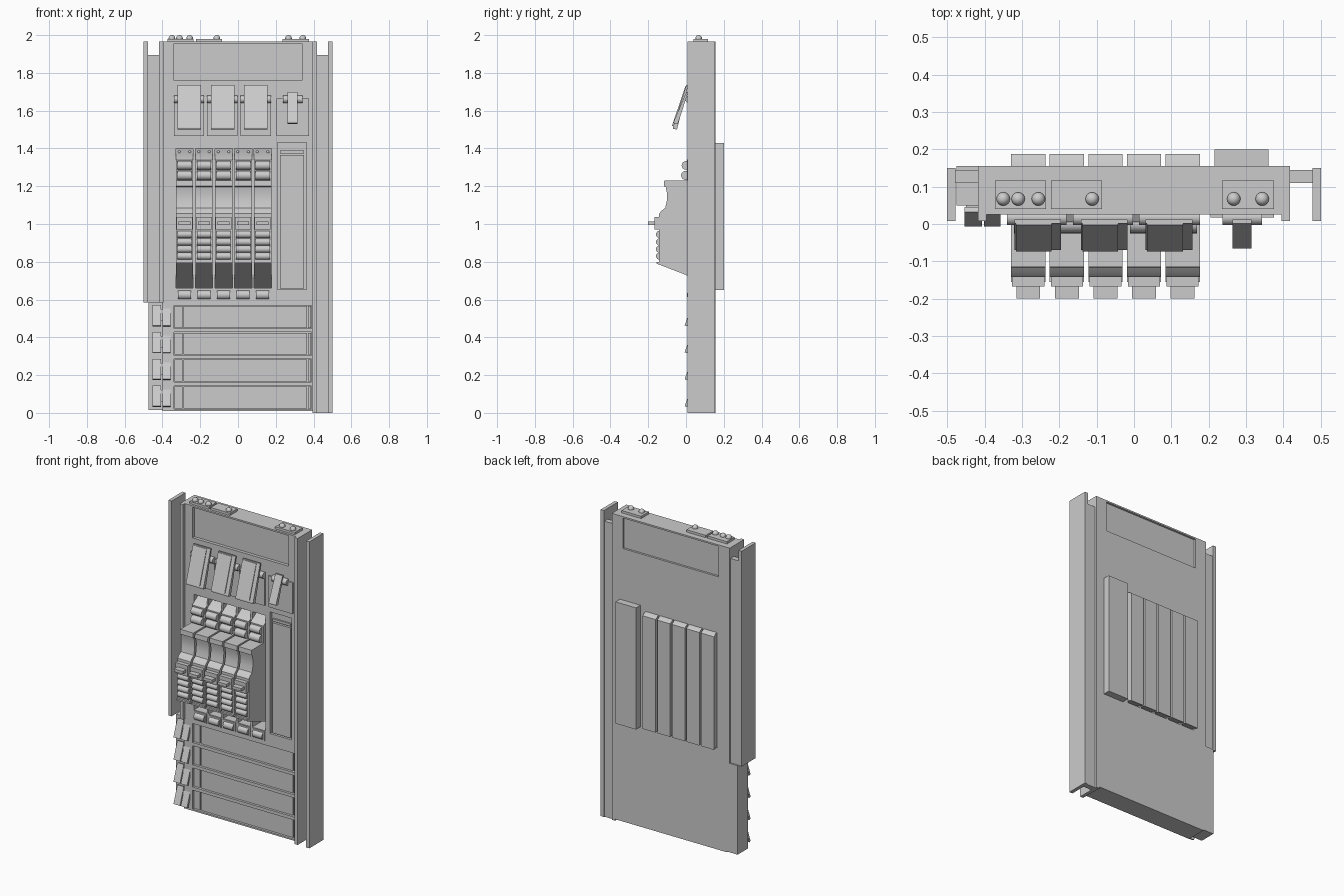
import bpy, bmesh, math
from mathutils import Matrix, Vector

if "Cube" in bpy.data.objects:
    bpy.data.objects.remove(bpy.data.objects["Cube"])

grey = bpy.data.materials.new("light_grey")
grey.use_nodes = True
colour = (0.6, 0.6, 0.6, 1)
grey.diffuse_color = colour
grey.node_tree.nodes["Principled BSDF"].inputs["Base Color"].default_value = colour


def finish(bm, name, smooth=False):
    bmesh.ops.recalc_face_normals(bm, faces=bm.faces)
    mesh = bpy.data.meshes.new(name)
    bm.to_mesh(mesh)
    bm.free()
    mesh.materials.append(grey)
    ob = bpy.data.objects.new(name, mesh)
    bpy.context.collection.objects.link(ob)
    if smooth:
        bpy.ops.object.select_all(action="DESELECT")
        ob.select_set(True)
        bpy.context.view_layer.objects.active = ob
        bpy.ops.object.shade_smooth_by_angle(angle=math.radians(35))
    return ob


def add_box(bm, x, y, z, tilt=0):
    """Box from three (low, high) ranges, tilted about x through its centre."""
    mid = Vector([(a + b) / 2 for a, b in (x, y, z)])
    size = [b - a for a, b in (x, y, z)]
    m = Matrix.Translation(mid) @ Matrix.Rotation(tilt, 4, "X") @ Matrix.Diagonal((*size, 1))
    bmesh.ops.create_cube(bm, size=1, matrix=m)


def add_rod(bm, x, y, z, r, sides=16):
    """Cylinder lying along x."""
    m = Matrix.Translation(((x[0] + x[1]) / 2, y, z)) @ Matrix.Rotation(math.pi / 2, 4, "Y")
    bmesh.ops.create_cone(bm, cap_ends=True, segments=sides, radius1=r, radius2=r,
                          depth=x[1] - x[0], matrix=m)


def boxes(name, *ranges):
    bm = bmesh.new()
    for r in ranges:
        add_box(bm, *r)
    return finish(bm, name)


def extrude_profile(bm, profile, x0, x1):
    """Extrude a (y, z) outline along x."""
    face = bm.faces.new([bm.verts.new((x0, y, z)) for y, z in profile])
    new = bmesh.ops.extrude_face_region(bm, geom=[face])["geom"]
    bmesh.ops.translate(bm, vec=(x1 - x0, 0, 0),
                        verts=[v for v in new if isinstance(v, bmesh.types.BMVert)])


FRONT, BACK = 0.025, 0.155
unit_xs = [-0.283 + 0.1033 * i for i in range(5)]
row_zs = [0.02 + 0.1425 * i for i in range(4)]

# Cabinet body with window, slot and drawer recesses
body = boxes("cabinet_body", ((-0.4, 0.397), (FRONT, BACK), (0.01, 1.965)))
cut = bmesh.new()
for c in unit_xs:
    add_box(cut, (c - 0.046, c + 0.046), (-0.1, 0.3), (0.66, 1.4))
for y in ((-0.1, 0.045), (0.142, 0.3)):
    add_box(cut, (-0.34, 0.34), y, (1.76, 1.955))
add_box(cut, (0.21, 0.362), (-0.1, 0.045), (0.652, 1.432))
for z in row_zs:
    add_box(cut, (-0.34, 0.39), (-0.1, 0.05), (z, z + 0.122))
cutter = finish(cut, "recess_cutter")
cutter.hide_render = True
mod = body.modifiers.new("recesses", "BOOLEAN")
mod.object = cutter
mod.solver = "EXACT"
bpy.context.view_layer.objects.active = body
bpy.ops.object.modifier_apply(modifier="recesses")
bpy.data.objects.remove(cutter)

# Side rails: inner flange, web and outer flange
for side, s, base in (("right", -1, 0.585), ("left", 1, 0)):
    bm = bmesh.new()
    for a, b, y, top in ((0.395, 0.418, (0.008, BACK), 1.965),
                         (0.415, 0.48, (0.11, 0.145), 1.895),
                         (0.477, 0.5, (0.008, 0.15), 1.965)):
        add_box(bm, tuple(sorted((s * a, s * b))), y, (base, top))
    finish(bm, side + "_rail")
boxes("lower_side_wing", ((-0.475, -0.398), (0.05, BACK), (0.015, 0.585)))

# Recessed drawers and tilted latch tabs
drawers, tabs = bmesh.new(), bmesh.new()
for z in row_zs:
    for x in ((-0.335, -0.295), (-0.288, 0.365), (0.371, 0.387)):
        add_box(drawers, x, (0.035, 0.055), (z + 0.003, z + 0.119))
    for x in ((-0.453, -0.407), (-0.401, -0.357)):
        add_box(tabs, x, (0.012, 0.026), (z + 0.01, z + 0.125), math.radians(-20))
    add_box(tabs, (-0.45, -0.36), (0.025, 0.06), (z + 0.04, z + 0.1))
finish(drawers, "drawer_fronts")
finish(tabs, "latch_tabs")

# Tall door and its rear housing
boxes("tall_door", ((0.222, 0.35), (0.03, 0.06), (0.658, 1.365)),
      ((0.222, 0.35), (0.034, 0.06), (1.372, 1.388)))
boxes("rear_housing", ((0.215, 0.36), (0.1, 0.2), (0.65, 1.43)))

# Switch modules
body_profile = [(0.187, 0.66), (0.187, 1.385), (0.165, 1.4), (0.1, 1.4), (0.005, 1.34),
                (0.005, 1.23), (-0.115, 1.23), (-0.117, 1.2), (-0.107, 1.195), (-0.1, 1.16),
                (-0.102, 1.12), (-0.11, 1.085), (-0.13, 1.07), (-0.142, 1.055),
                (-0.142, 0.8), (-0.155, 0.8), (-0.155, 0.79), (0.13, 0.68)]
for i, c in enumerate(unit_xs):
    bm = bmesh.new()
    extrude_profile(bm, body_profile, c - 0.046, c + 0.046)
    finish(bm, f"module_{i + 1}", True)
    bm = bmesh.new()
    w = (c - 0.038, c + 0.038)
    for y, z, r in ((0, 1.31, 0.023), (-0.002, 1.257, 0.024), (-0.14, 0.945, 0.019),
                    (-0.14, 0.905, 0.019), (-0.14, 0.867, 0.019), (-0.14, 0.83, 0.019)):
        add_rod(bm, w, y, z, r)
    add_rod(bm, (c - 0.035, c + 0.035), 0.028, 0.625, 0.024)
    finish(bm, f"module_rollers_{i + 1}", True)
    boxes(f"module_lever_{i + 1}",
          ((c - 0.043, c + 0.043), (-0.167, -0.13), (0.97, 1.038)),
          ((c - 0.032, c + 0.032), (-0.2, -0.16), (0.995, 1.013)))
    # Screw heads on the sloping top, and the lower knob plate
    bm = bmesh.new()
    for dx in (-0.028, 0.028):
        bmesh.ops.create_uvsphere(bm, u_segments=10, v_segments=6, radius=0.008,
                                  matrix=Matrix.Translation((c + dx, 0.07, 1.381)))
    finish(bm, f"module_screws_{i + 1}", True)
    boxes(f"knob_plate_{i + 1}", ((c - 0.044, c + 0.044), (0.019, 0.04), (0.597, 0.657)))

# Flap panels, hinged flaps and pivots
flaps = [((-0.34, -0.18), (-0.32, -0.196), (1.5, 1.735)),
         ((-0.163, -0.003), (-0.142, -0.018), (1.5, 1.735)),
         ((0.014, 0.176), (0.031, 0.156), (1.5, 1.735)),
         ((0.205, 0.375), (0.263, 0.315), (1.53, 1.7))]
for i, (panel, flap, (z0, z1)) in enumerate(flaps):
    boxes(f"flap_panel_{i + 1}", (panel, (0.017, 0.04), (1.465, 1.665)))
    tall = z1 - z0
    lean = 0.06 if i < 3 else 0.055
    bm = bmesh.new()
    extrude_profile(bm, [(0.012, z1), (0.002, z1), (-0.01 - lean, z0 + 0.012),
                         (-0.01 - lean, z0 + 0.004), (0.012 - lean, z0)], *flap)
    # Raised strip on the flap face
    if i < 3:
        extrude_profile(bm, [(0.004, z1 - 0.004), (-0.003, z1 - 0.004),
                             (-0.014 - lean, z0 + 0.02), (-0.007 - lean, z0 + 0.02)],
                        flap[0] + 0.004, flap[1] - 0.025)
    finish(bm, f"flap_{i + 1}")
    bm = bmesh.new()
    ends = (panel[0], panel[1]) if i < 3 else (0.237, 0.342)
    add_rod(bm, ends, 0.017, 1.66, 0.02)
    finish(bm, f"flap_pivot_{i + 1}", True)

# Top mounting plates with domed bolts
for i, (x, bolts) in enumerate((((-0.372, -0.235), (-0.35, -0.31, -0.256)),
                                ((-0.222, -0.085), (-0.112,)),
                                ((0.236, 0.375), (0.267, 0.343)))):
    boxes(f"top_plate_{i + 1}", (x, (0.04, 0.117), (1.96, 1.98)))
    bm = bmesh.new()
    for b in bolts:
        bmesh.ops.create_uvsphere(bm, u_segments=16, v_segments=10, radius=0.018,
                                  matrix=Matrix.Translation((b, 0.067, 1.982)))
    finish(bm, f"top_bolts_{i + 1}", True)
